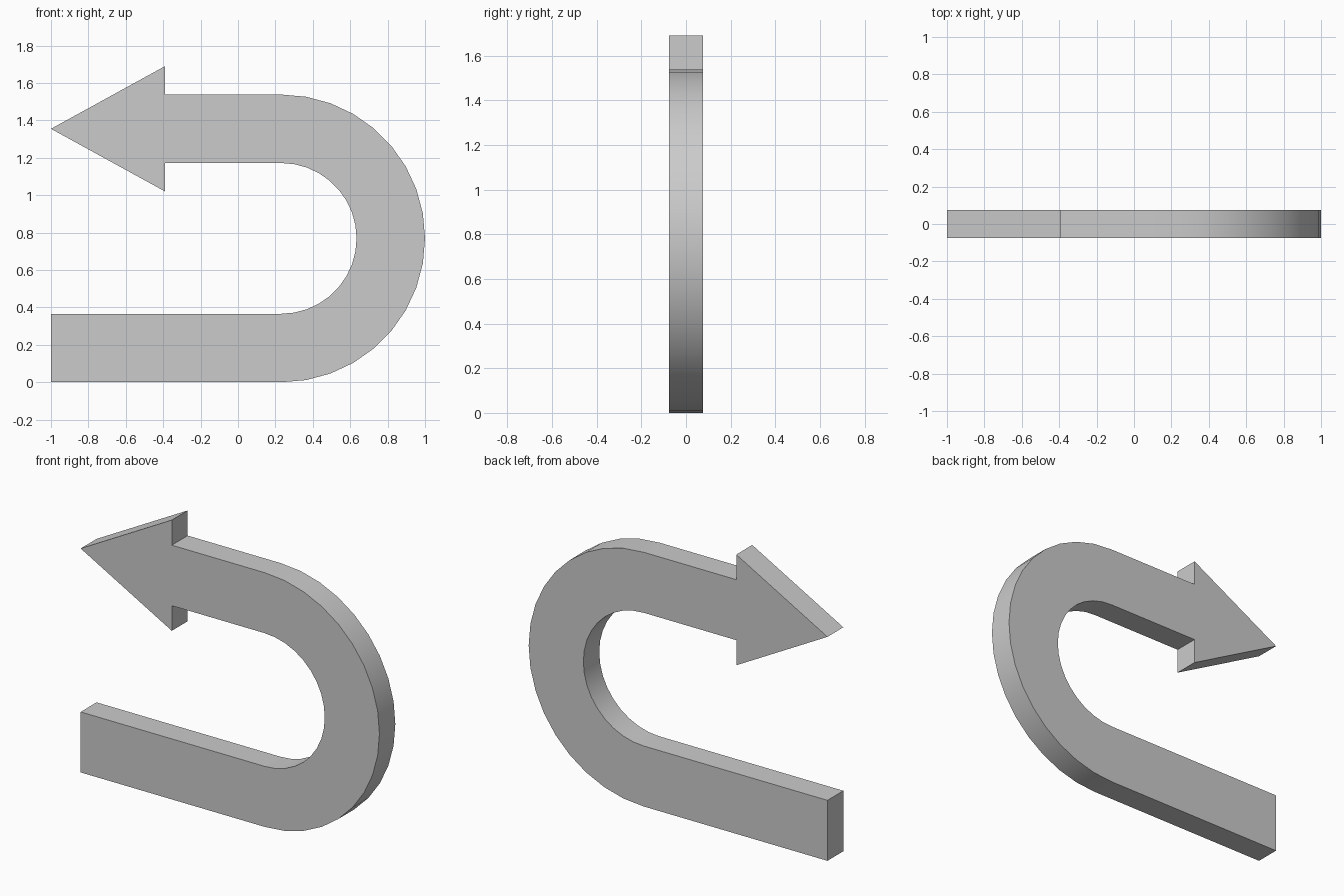
import bpy, bmesh, math

if "Cube" in bpy.data.objects:
    bpy.data.objects.remove(bpy.data.objects["Cube"])

HALF_T = 0.076           # half thickness along y
CX, CZ = 0.231, 0.77     # bend centre
R_OUT, R_IN = 0.769, 0.403
STEPS = 18               # 10 degree facets
HEAD_X = -0.39


def arc(radius, start, end):
    pts = []
    for i in range(STEPS + 1):
        a = math.radians(start + (end - start) * i / STEPS)
        pts.append((CX + radius * math.cos(a), CZ + radius * math.sin(a)))
    return pts


# Outline: tail, outer bend, arrowhead, inner bend
top, under = CZ + R_OUT, CZ + R_IN
mid = (top + under) / 2
outline = [(-1, CZ - R_OUT)] + arc(R_OUT, -90, 90)
outline += [(HEAD_X, top), (HEAD_X, mid + 0.335), (-1, mid),
            (HEAD_X, mid - 0.335), (HEAD_X, under)]
outline += arc(R_IN, 90, -90) + [(-1, CZ - R_IN)]
base = min(z for x, z in outline)

# Extrude the outline through its thickness
bm = bmesh.new()
face = bm.faces.new([bm.verts.new((x, -HALF_T, z - base)) for x, z in outline])
ext = bmesh.ops.extrude_face_region(bm, geom=[face], use_keep_orig=True)
verts = [v for v in ext["geom"] if isinstance(v, bmesh.types.BMVert)]
bmesh.ops.translate(bm, verts=verts, vec=(0, 2 * HALF_T, 0))
bmesh.ops.recalc_face_normals(bm, faces=bm.faces)

mesh = bpy.data.meshes.new("u_turn_arrow")
bm.to_mesh(mesh)
bm.free()
arrow = bpy.data.objects.new("u_turn_arrow", mesh)
bpy.context.collection.objects.link(arrow)

# Smooth bend, sharp rims
bpy.context.view_layer.objects.active = arrow
arrow.select_set(True)
bpy.ops.object.shade_smooth_by_angle(angle=math.radians(30))
